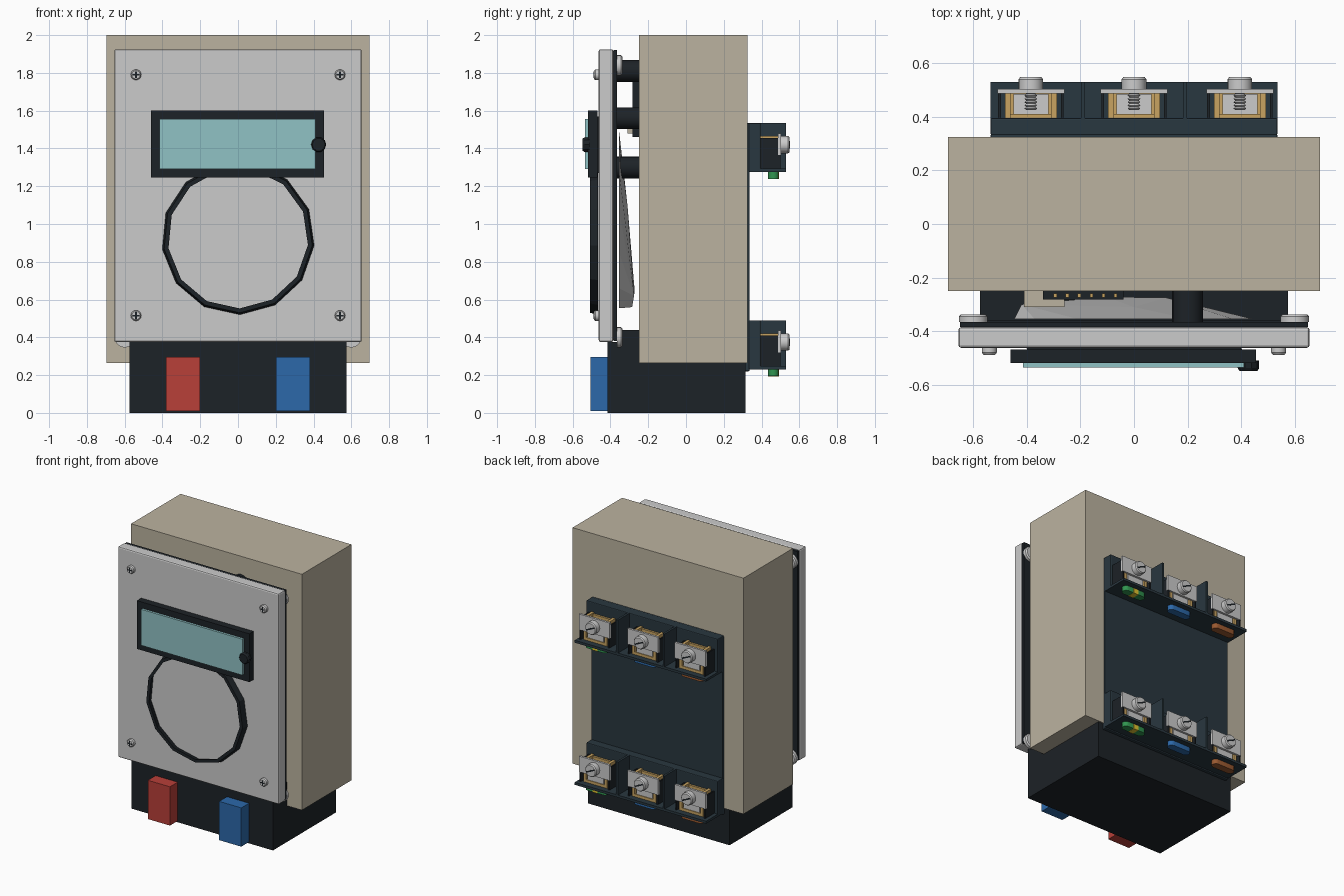
import bpy, bmesh, math
from mathutils import Vector, Matrix

if "Cube" in bpy.data.objects:
    bpy.data.objects.remove(bpy.data.objects["Cube"])

COLORS = {
    "cream": (0.50, 0.45, 0.35), "black": (0.012, 0.016, 0.02), "navy": (0.022, 0.038, 0.05),
    "panel": (0.58, 0.58, 0.57), "teal": (0.28, 0.54, 0.56), "red": (0.48, 0.05, 0.04),
    "blue": (0.025, 0.14, 0.40), "brass": (0.58, 0.37, 0.12), "steel": (0.55, 0.56, 0.57),
    "green": (0.03, 0.30, 0.08), "yellow": (0.75, 0.55, 0.03), "brown": (0.32, 0.10, 0.03),
}
MATS = {}
for key, c in COLORS.items():
    MATS[key] = bpy.data.materials.new(key)
    MATS[key].diffuse_color = (*c, 1)


def finish(name, bm, color, smooth=False):
    bmesh.ops.recalc_face_normals(bm, faces=bm.faces)
    me = bpy.data.meshes.new(name)
    bm.to_mesh(me)
    bm.free()
    ob = bpy.data.objects.new(name, me)
    bpy.context.collection.objects.link(ob)
    me.materials.append(MATS[color])
    if smooth:
        bpy.ops.object.select_all(action='DESELECT')
        ob.select_set(True)
        bpy.context.view_layer.objects.active = ob
        bpy.ops.object.shade_smooth_by_angle(angle=math.radians(35))
    return ob


def box(name, x, y, z, color, bevel=0):
    bm = bmesh.new()
    bmesh.ops.create_cube(bm, size=1)
    for v in bm.verts:
        v.co = [(a + b) / 2 + c * (b - a) for (a, b), c in zip((x, y, z), v.co)]
    ob = finish(name, bm, color)
    if bevel:
        m = ob.modifiers.new("bevel", 'BEVEL')
        m.width, m.segments = bevel, 2
    return ob


def lathe_y(name, x, z, profile, color, sides=20, smooth=True):
    """Spin (radius, y) points round an axis parallel to y and cap the ends."""
    bm = bmesh.new()
    rings = [[bm.verts.new((x + r * math.cos(2 * math.pi * i / sides), y,
                            z + r * math.sin(2 * math.pi * i / sides)))
              for i in range(sides)] for r, y in profile]
    for a, b in zip(rings, rings[1:]):
        for i in range(sides):
            j = (i + 1) % sides
            bm.faces.new((a[i], a[j], b[j], b[i]))
    bm.faces.new(rings[0])
    bm.faces.new(rings[-1])
    return finish(name, bm, color, smooth)


# Housing and base
box("housing", (-.695, .695), (-.25, .325), (.265, 2.0), "cream")
box("base", (-.575, .575), (-.415, .315), (0, .266), "black")
box("base_front", (-.575, .575), (-.415, -.249), (.26, .375), "black")
box("base_riser", (-.575, .575), (-.36, -.249), (.37, .44), "black")
box("red_button", (-.38, -.20), (-.505, -.41), (.01, .295), "red")
box("blue_button", (.20, .38), (-.505, -.41), (.01, .295), "blue")

# Front panel with gasket
box("front_panel", (-.655, .655), (-.462, -.385), (.375, 1.925), "panel", .01)
box("panel_gasket", (-.65, .65), (-.385, -.365), (.38, 1.92), "black")

# Panel screws with cross slots, and the nuts behind
for sx in (-1, 1):
    for z in (.515, 1.79):
        x = sx * .54
        lathe_y("panel_screw", x, z, [(.022, -.488), (.028, -.480), (.028, -.46)], "steel")
        box("screw_slot_h", (x - .018, x + .018), (-.489, -.48), (z - .004, z + .004), "black")
        box("screw_slot_v", (x - .004, x + .004), (-.489, -.48), (z - .018, z + .018), "black")
    for z in (.40, 1.84):
        lathe_y("rear_nut", sx * .6, z, [(.054, -.366), (.054, -.345), (.046, -.337)], "steel")

# Display window with latch knob
box("display_frame", (-.46, .455), (-.518, -.468), (1.245, 1.60), "black")
box("display_back", (-.40, .40), (-.47, -.455), (1.27, 1.57), "black")
box("display_glass", (-.415, .41), (-.535, -.515), (1.29, 1.555), "teal")
lathe_y("display_knob", .427, 1.42, [(.034, -.548), (.04, -.538), (.04, -.51)], "black", 10, False)

# Low-poly ring, widened front to back
N = 13
ring_profile = [(.405, -.465), (.395, -.508), (.372, -.508), (.385, -.465)]
bm = bmesh.new()
loops = []
for r, y in ring_profile:
    loops.append([bm.verts.new((r * math.sin(2 * math.pi * (i + .45) / N), y,
                                .925 + r * math.cos(2 * math.pi * (i + .45) / N)))
                  for i in range(N)])
for k in range(4):
    a, b = loops[k], loops[(k + 1) % 4]
    for i in range(N):
        j = (i + 1) % N
        bm.faces.new((a[i], a[j], b[j], b[i]))
finish("dial_ring", bm, "black")

# Faceted bowl behind the panel
bm = bmesh.new()
for i in range(N):
    a = 2 * math.pi * i / N
    bm.verts.new((.45 * math.sin(a), -.355, 1.02 + .48 * math.cos(a)))
for p in [(-.42, -.30, .85), (-.1, -.272, .65), (.12, -.275, .62), (0, -.285, .56), (0, -.31, 1.1)]:
    bm.verts.new(p)
bmesh.ops.convex_hull(bm, input=bm.verts)
finish("rear_bowl", bm, "steel")

# Stand-offs and connectors between panel and housing
for z in (1.30, 1.56, 1.81):
    lathe_y("standoff", .20, z, [(.058, -.37), (.058, -.248)], "black", 16)
box("pin_header", (-.34, -.04), (-.282, -.248), (1.46, 1.80), "black")
for i in range(6):
    x = -.30 + i * .045
    box("header_pin", (x, x + .012), (-.275, -.26), (1.79, 1.815), "brass")
box("plug", (-.41, -.26), (-.31, -.249), (1.48, 1.60), "cream")

# Rear mounting plate
box("rear_plate", (-.535, .535), (.31, .337), (.22, 1.535), "navy", .006)


def terminal(x, z0):
    """Brass cage, steel clamp and threaded screw."""
    zc = z0 + .145
    for s in (-1, 1):
        a, b = sorted((x + s * .075, x + s * .097))
        box("cage_side", (a, b), (.395, .49), (z0 + .02, z0 + .19), "brass")
        a, b = sorted((x + s * .112, x + s * .122))
        box("cage_guard", (a, b), (.39, .50), (z0 + .01, z0 + .18), "black")
    box("cage_back", (x - .09, x + .09), (.39, .41), (z0 + .02, z0 + .18), "brass")
    box("cage_floor", (x - .09, x + .09), (.395, .49), (z0 + .02, z0 + .04), "brass")
    box("clamp_block", (x - .065, x + .065), (.405, .485), (z0 + .04, z0 + .12), "steel")
    box("clamp_plate", (x - .125, x + .125), (.487, .503), (z0 + .09, z0 + .205), "steel")
    thread = [(.024 if i % 2 else .017, .425 + i * .006) for i in range(13)]
    lathe_y("screw_thread", x, zc, thread, "steel", 12)
    lathe_y("screw_head", x, zc, [(.046, .50), (.046, .54), (.04, .548)], "steel")
    slot = box("screw_slot", (-.036, .036), (.54, .5495), (-.005, .005), "black")
    slot.matrix_world = Matrix.Translation((x, 0, zc)) @ Matrix.Rotation(math.radians(25), 4, 'Y')


def capsule(name, x, y, z, half, r, color):
    """Rounded marker lying along x."""
    bm = bmesh.new()
    pts = []
    for s in (1, -1):
        for i in range(9):
            a = -math.pi / 2 + math.pi * i / 8
            pts.append((x + s * (half - r + r * math.cos(a)), y + s * r * math.sin(a), z[0]))
    f = bm.faces.new([bm.verts.new(p) for p in pts])
    ext = bmesh.ops.extrude_face_region(bm, geom=[f])
    for v in ext["geom"]:
        if isinstance(v, bmesh.types.BMVert):
            v.co.z = z[1]
    finish(name, bm, color, True)


# Two terminal strips
for z0 in (.23, 1.275):
    box("strip_body", (-.535, .535), (.33, .395), (z0, z0 + .26), "navy", .006)
    box("strip_shelf", (-.535, .535), (.34, .53), (z0, z0 + .018), "navy")
    for x in (-.19, .19):
        box("strip_divider", (x - .008, x + .008), (.36, .53), (z0, z0 + .26), "navy")
    for x, color in ((-.385, "brown"), (0, "blue"), (.395, "green")):
        terminal(x, z0)
        capsule("marker", x, .463, (z0 - .036, z0 + .01), .09, .028, color)
    box("earth_stripe", (.375, .415), (.434, .492), (z0 - .037, z0), "yellow")

for m in bpy.data.materials:
    if m.users and not m.is_grease_pencil:
        m.use_nodes = True
        m.node_tree.nodes["Principled BSDF"].inputs["Base Color"].default_value = m.diffuse_color
